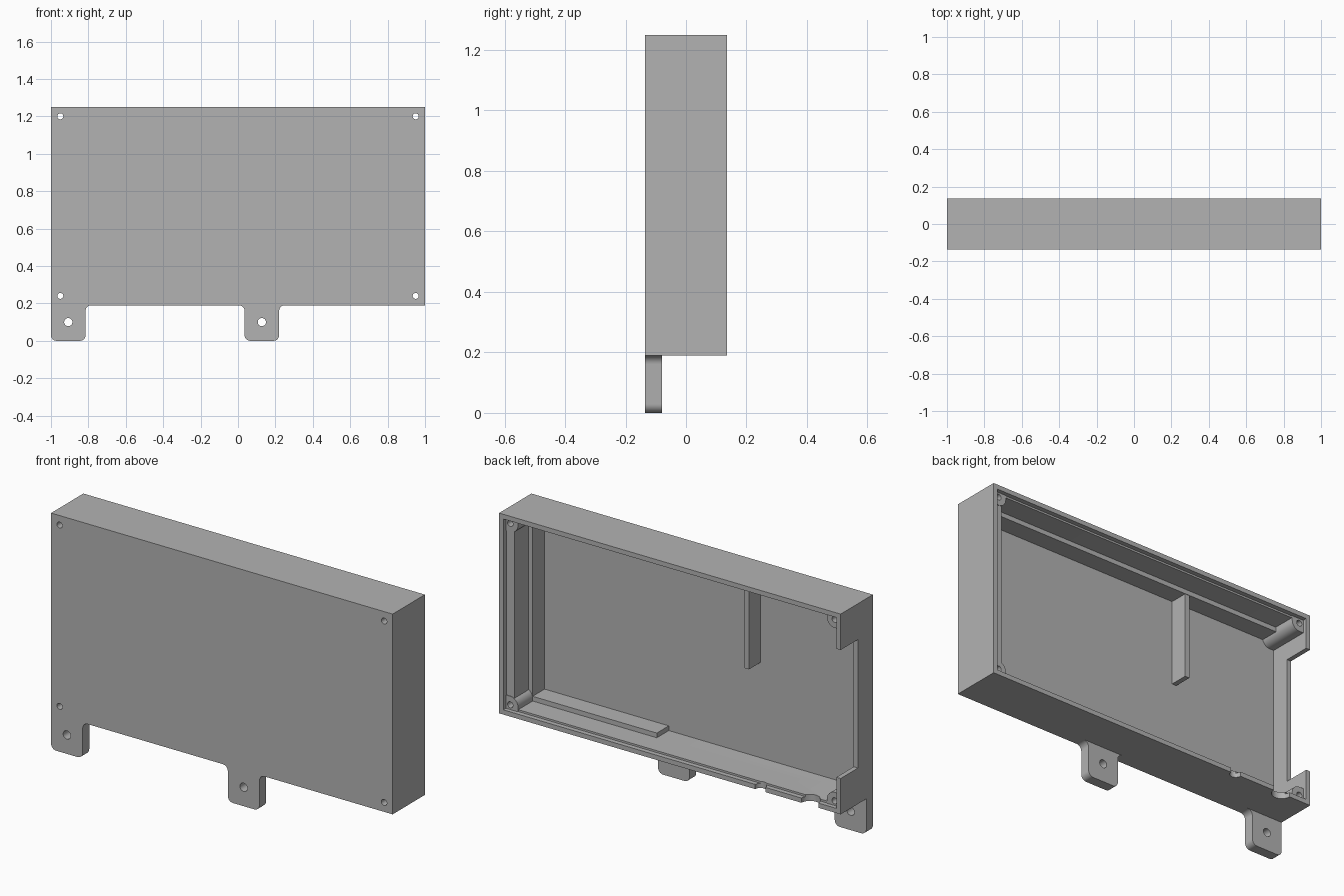
import bpy, bmesh
from math import cos, sin, radians

cube = bpy.data.objects.get("Cube")
if cube:
    bpy.data.objects.remove(cube, do_unlink=True)

grey = bpy.data.materials.new("plain_grey")
grey.use_nodes = True
COLOUR = (0.45, 0.45, 0.45, 1)
grey.diffuse_color = COLOUR
grey.node_tree.nodes["Principled BSDF"].inputs["Base Color"].default_value = COLOUR

FRONT, BACK = -0.135, 0.135
BOTTOM, TOP = 0.19, 1.25
FLOOR, RAIL, LEDGE = -0.11, -0.01, 0.11   # heights inside the case, along y
PAST = 0.2                                # beyond the open back


def prism(name, points, y0, y1):
    """Extrude an outline in x and z from y0 to y1."""
    bm = bmesh.new()
    face = bm.faces.new([bm.verts.new((x, y0, z)) for x, z in points])
    new = bmesh.ops.extrude_face_region(bm, geom=[face])["geom"]
    verts = [v for v in new if isinstance(v, bmesh.types.BMVert)]
    bmesh.ops.translate(bm, vec=(0, y1 - y0, 0), verts=verts)
    bmesh.ops.recalc_face_normals(bm, faces=bm.faces)
    mesh = bpy.data.meshes.new(name)
    bm.to_mesh(mesh)
    bm.free()
    mesh.materials.append(grey)
    obj = bpy.data.objects.new(name, mesh)
    bpy.context.collection.objects.link(obj)
    return obj


def box(name, x0, x1, y0, y1, z0, z1):
    return prism(name, [(x0, z0), (x1, z0), (x1, z1), (x0, z1)], y0, y1)


def arc(cx, cz, r, start, end, steps=8):
    angles = [radians(start + (end - start) * i / steps) for i in range(steps + 1)]
    return [(cx + r * cos(a), cz + r * sin(a)) for a in angles]


def round_cutter(x, z, r):
    return prism("hole_cutter", arc(x, z, r, 0, 345, 23), FRONT - 0.1, PAST)


def cut(obj, cutters):
    """Subtract each cutter, then delete it."""
    bpy.context.view_layer.objects.active = obj
    for cutter in cutters:
        cutter.hide_render = True
        mod = obj.modifiers.new("cut", "BOOLEAN")
        mod.operation = "DIFFERENCE"
        mod.solver = "EXACT"
        mod.object = cutter
        bpy.ops.object.modifier_apply(modifier=mod.name)
        bpy.data.objects.remove(cutter, do_unlink=True)


def smooth(obj):
    bpy.ops.object.select_all(action="DESELECT")
    obj.select_set(True)
    bpy.context.view_layer.objects.active = obj
    bpy.ops.object.shade_smooth_by_angle(angle=radians(30))


# Case, hollowed in steps that leave a lid ledge and board rails
case = box("case", -1, 1, FRONT, BACK, BOTTOM, TOP)
cut(case, [
    box("lid_recess", -0.975, 0.975, LEDGE, PAST, 0.215, 1.225),
    box("main_cavity", -0.975, 0.928, RAIL, PAST, 0.225, 1.215),
    box("board_pocket", -0.975, 0.905, FLOOR, PAST, 0.25, 1.19),
    box("rail_gap", -0.975, 0.178, FLOOR, PAST, 0.225, 0.3),
    box("side_window", -1.1, -0.96, RAIL, PAST, 0.38, 1.06),
])

# Cable notches in the bottom wall
for x, r in ((-0.53, 0.03), (-0.82, 0.05)):
    bm = bmesh.new()
    bmesh.ops.create_cone(bm, cap_ends=True, segments=24, radius1=r, radius2=r, depth=0.1)
    bmesh.ops.translate(bm, vec=(x, BACK, BOTTOM), verts=bm.verts)
    mesh = bpy.data.meshes.new("notch_cutter")
    bm.to_mesh(mesh)
    bm.free()
    mesh.materials.append(grey)
    notch = bpy.data.objects.new("notch_cutter", mesh)
    bpy.context.collection.objects.link(notch)
    cut(case, [notch])

# Screw bosses in the corners, each rounded on its inner corner
R = 0.045
for sx, side in ((-1, "right"), (1, "left")):
    for z, sz, level in ((0.24, -1, "lower"), (1.2, 1, "upper")):
        x = sx * 0.95
        inner = [(x - sx * (px - 0), z - sz * pz) for px, pz in arc(0, 0, R, 0, 90)]
        outer = [(x + sx * 0.035, z - sz * R), (x + sx * 0.035, z + sz * 0.035),
                 (x - sx * R, z + sz * 0.035)]
        start = RAIL - 0.005 if sx > 0 else FLOOR - 0.005
        boss = prism(f"{level}_{side}_boss", inner + outer, start, LEDGE + 0.003)
        cut(boss, [round_cutter(x, z, 0.016)])
        cut(case, [round_cutter(x, z, 0.016)])
        smooth(boss)
smooth(case)

# Rib hanging from the upper rail
box("support_rib", -0.36, -0.333, FLOOR - 0.005, RAIL - 0.002, 0.73, 1.195)

# Mounting feet with rounded ends and filleted roots
F = 0.03
for name, x0, x1, flush in (("right_foot", -1, -0.815, True),
                            ("middle_foot", 0.035, 0.22, False)):
    outline = arc(x0 + F, F, F, 180, 270) + arc(x1 - F, F, F, 270, 360)
    outline += arc(x1 + F, BOTTOM - F, F, 180, 90) + [(x1 + F, BOTTOM + 0.01)]
    if flush:
        outline += [(x0, BOTTOM + 0.01)]
    else:
        outline += [(x0 - F, BOTTOM + 0.01)] + arc(x0 - F, BOTTOM - F, F, 90, 0)
    foot = prism(name, outline, FRONT, -0.08)
    cut(foot, [round_cutter((x0 + x1) / 2, 0.1, 0.022)])
    smooth(foot)
